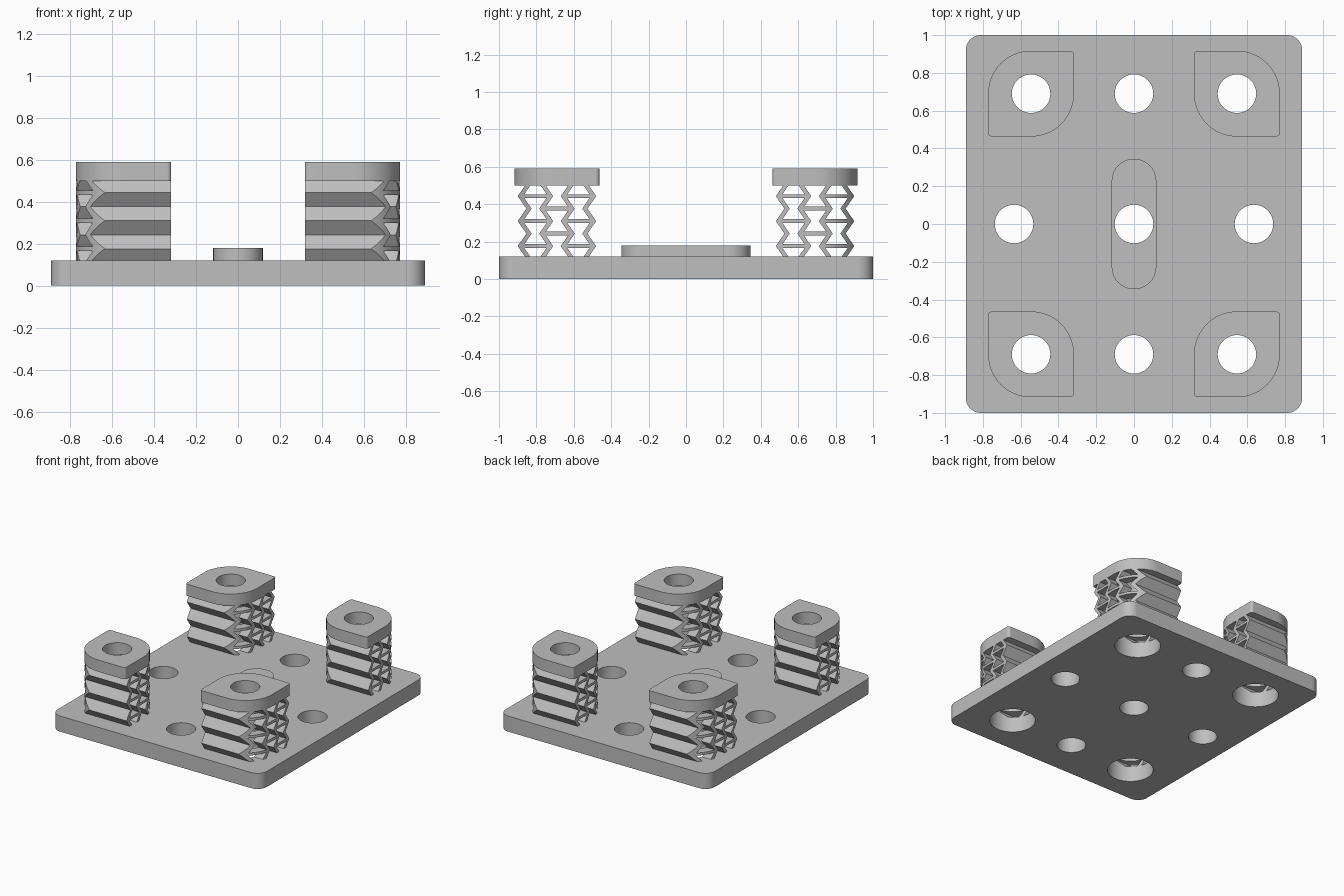
import bpy
import bmesh
import math
from mathutils import Matrix

cube = bpy.data.objects.get("Cube")
if cube:
    bpy.data.objects.remove(cube, do_unlink=True)

grey = bpy.data.materials.new("light_grey")
grey.use_nodes = True
COLOUR = (0.52, 0.52, 0.52, 1)
grey.diffuse_color = COLOUR
grey.node_tree.nodes["Principled BSDF"].inputs["Base Color"].default_value = COLOUR

# Key dimensions
PLATE_TOP, CAP_BOTTOM, CAP_TOP = 0.12, 0.50, 0.59
HOLE, BORE = 0.102, 0.162
POST_X, POST_Y, POST_HALF = 0.545, 0.69, 0.227
PERIOD, FIRST_RIDGE, SWING, WALL = 0.1335, 0.176, 0.023, 0.014
ALONG_X = Matrix(((0, 0, 1, 0), (1, 0, 0, 0), (0, 1, 0, 0), (0, 0, 0, 1)))


def circle(x, y, r, n=48):
    return [(x + r * math.cos(math.tau * i / n), y + r * math.sin(math.tau * i / n))
            for i in range(n)]


def rounded(x, y, hx, hy, radii, n=16):
    """Rectangle with its own radius on each corner, counter-clockwise from +x +y."""
    pts = []
    for k, (sx, sy) in enumerate(((1, 1), (-1, 1), (-1, -1), (1, -1))):
        r = radii[k]
        for i in range(n + 1):
            a = math.pi / 2 * (k + i / n)
            pts.append((x + sx * (hx - r) + r * math.cos(a),
                        y + sy * (hy - r) + r * math.sin(a)))
    return pts


def prism(name, loops, low, high, matrix=None):
    """Extrude an outline, with any further loops as holes."""
    bm = bmesh.new()
    edges = []
    for loop in loops:
        vs = [bm.verts.new((a, b, low)) for a, b in loop]
        edges += [bm.edges.new((vs[i - 1], vs[i])) for i in range(len(vs))]
    bmesh.ops.triangle_fill(bm, edges=edges, use_beauty=True, normal=(0, 0, 1))
    new = bmesh.ops.extrude_face_region(bm, geom=bm.faces[:])["geom"]
    top = [g for g in new if isinstance(g, bmesh.types.BMVert)]
    bmesh.ops.translate(bm, verts=top, vec=(0, 0, high - low))
    if matrix:
        bm.transform(matrix)
    bmesh.ops.recalc_face_normals(bm, faces=bm.faces[:])
    return make_object(name, bm)


def make_object(name, bm):
    mesh = bpy.data.meshes.new(name)
    bm.to_mesh(mesh)
    bm.free()
    mesh.materials.append(grey)
    ob = bpy.data.objects.new(name, mesh)
    bpy.context.collection.objects.link(ob)
    return ob


def finish(ob, mirrored=False):
    bpy.ops.object.select_all(action='DESELECT')
    ob.select_set(True)
    bpy.context.view_layer.objects.active = ob
    bpy.ops.object.shade_smooth_by_angle(angle=math.radians(30))
    if mirrored:
        mod = ob.modifiers.new("four_corners", 'MIRROR')
        mod.use_axis = (True, True, False)
        mod.use_mirror_merge = False


# Base plate with through holes and wide corner bores
holes = [circle(sx * POST_X, sy * POST_Y, BORE) for sx in (-1, 1) for sy in (-1, 1)]
holes += [circle(x, y, HOLE) for x, y in
          ((0, POST_Y), (0, -POST_Y), (0.635, 0), (-0.635, 0), (0, 0))]
finish(prism("base_plate", [rounded(0, 0, 0.89, 1, [0.08] * 4)] + holes, 0, PLATE_TOP))

# Raised slot-shaped boss in the middle
boss = rounded(0, 0, 0.118, 0.345, [0.117] * 4)
finish(prism("centre_boss", [boss, circle(0, 0, HOLE)], PLATE_TOP, 0.18))

# Leaf-shaped caps on the four posts
leaf = rounded(POST_X, POST_Y, POST_HALF, POST_HALF,
               [POST_HALF - 0.001, 0.02, POST_HALF - 0.001, 0.02])
finish(prism("post_cap", [leaf, circle(POST_X, POST_Y, HOLE)], CAP_BOTTOM, CAP_TOP), True)


# Folded lattice walls and the struts between them
def fold(z):
    """+1 at a ridge, -1 at a valley."""
    return 2 * abs(1 - 2 * (((z - FIRST_RIDGE) / PERIOD) % 1)) - 1


def bar(points):
    return prism("lattice_bar", [points], POST_X - 0.3, POST_X + 0.3, ALONG_X)


centres = [POST_Y + 0.115 * (i - 1.5) for i in range(4)]
levels = [0.112] + [FIRST_RIDGE + PERIOD * i / 2 for i in range(5)] + [0.508]
bars = []
for i, c in enumerate(centres):
    side = 1 if i % 2 else -1
    line = [(c + side * SWING * fold(z), z) for z in levels]
    bars.append(bar([(y - WALL, z) for y, z in line]
                    + [(y + WALL, z) for y, z in reversed(line)]))
for i in range(3):
    a, b = centres[i] - SWING, centres[i + 1] + SWING
    for z in levels[1 + i % 2:6:2]:
        bars.append(bar([(a, z - 0.01), (b, z - 0.01), (b, z + 0.01), (a, z + 0.01)]))

# Trim the bars to the leaf outline and the bore, then join them
trim = prism("lattice_trim", [leaf, circle(POST_X, POST_Y, BORE)],
             PLATE_TOP - 0.003, CAP_BOTTOM + 0.003)
trim.hide_render = True
for ob in bars:
    mod = ob.modifiers.new("trim", 'BOOLEAN')
    mod.operation = 'INTERSECT'
    mod.solver = 'EXACT'
    mod.object = trim
graph = bpy.context.evaluated_depsgraph_get()
joined = bmesh.new()
for ob in bars:
    joined.from_mesh(ob.evaluated_get(graph).data)
for ob in bars + [trim]:
    bpy.data.objects.remove(ob, do_unlink=True)
for face in joined.faces:
    face.material_index = 0
finish(make_object("post_lattice", joined), True)
